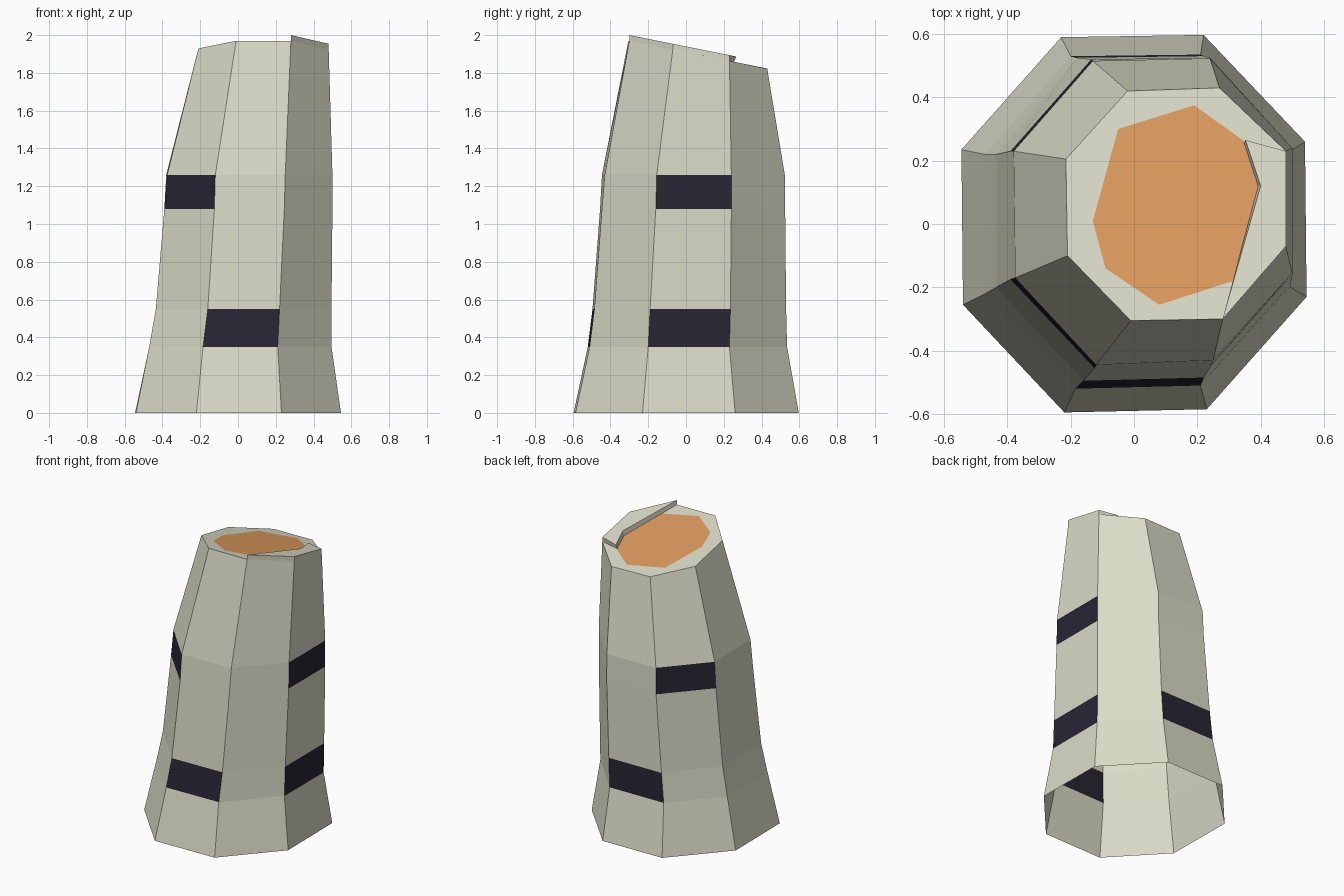
import bpy, bmesh

if "Cube" in bpy.data.objects:
    bpy.data.objects.remove(bpy.data.objects["Cube"])


def material(name, rgb):
    m = bpy.data.materials.new(name)
    m.diffuse_color = (*rgb, 1)
    m.use_nodes = True
    m.node_tree.nodes["Principled BSDF"].inputs["Base Color"].default_value = m.diffuse_color
    return m


bark = material("pale_bark", (0.71, 0.71, 0.58))
dark = material("dark_mark", (0.021, 0.019, 0.034))
wood = material("orange_wood", (0.72, 0.325, 0.112))


def finish(bm, name, mats):
    mesh = bpy.data.meshes.new(name)
    bm.to_mesh(mesh)
    bm.free()
    for m in mats:
        mesh.materials.append(m)
    obj = bpy.data.objects.new(name, mesh)
    bpy.context.collection.objects.link(obj)


def cut_height(y):
    """Height of the slanted saw cut."""
    return 1.97 - 0.2 * (y + 0.305)


# Eight-sided cross-sections, counter-clockwise from the front-left corner
TOP = [(-.01, -.305), (.28, -.30), (.48, -.07), (.48, .23),
       (.27, .43), (-.02, .42), (-.215, .205), (-.21, -.10)]
SECTIONS = [
    (0, [(-.22, -.595), (.23, -.585), (.545, -.23), (.54, .26),
         (.22, .597), (-.23, .59), (-.545, .235), (-.54, -.255)]),
    (.35, [(-.185, -.52), (.21, -.51), (.495, -.20), (.495, .23),
           (.21, .535), (-.20, .53), (-.47, .22), (-.47, -.22)]),
    (.55, [(-.16, -.495), (.22, -.485), (.495, -.19), (.495, .235),
           (.22, .53), (-.18, .525), (-.435, .22), (-.435, -.20)]),
    (1.08, [(-.125, -.455), (.245, -.445), (.50, -.16), (.50, .24),
            (.24, .525), (-.135, .52), (-.39, .23), (-.39, -.175)]),
    (1.26, [(-.12, -.445), (.25, -.43), (.50, -.155), (.50, .24),
            (.24, .523), (-.13, .515), (-.38, .23), (-.375, -.17)]),
]
HEARTWOOD = [(.08, -.255), (.312, -.18), (.398, .12), (.35, .26),
             (.19, .375), (-.05, .30), (-.13, .01), (-.09, -.14)]
# Dark marks: band number -> sides (0 = front, 2 = right, 4 = back, 6 = left)
MARKS = {1: (0, 2, 4), 3: (2, 5, 7)}

# Trunk: open underneath, dark marks set by band and side, slanted flat top
bm = bmesh.new()
rings = [[bm.verts.new((x, y, z)) for x, y in pts] for z, pts in SECTIONS]
for pts in (TOP, HEARTWOOD):
    rings.append([bm.verts.new((x, y, cut_height(y))) for x, y in pts])
for band, (low, high) in enumerate(zip(rings, rings[1:])):
    for i in range(8):
        j = (i + 1) % 8
        f = bm.faces.new((low[i], low[j], high[j], high[i]))
        f.material_index = 1 if i in MARKS.get(band, ()) else 0
bm.faces.new(rings[-1]).material_index = 2
finish(bm, "trunk", [bark, dark, wood])

# Raised splinter left standing at the right edge of the cut
outline = [TOP[1], TOP[2], TOP[3], (.352, .265), (.40, .12)]
foot = outline[:3] + [(.348, .255), (.392, .12)]
bm = bmesh.new()
low = [bm.verts.new((x, y, cut_height(y))) for x, y in foot]
high = [bm.verts.new((x, y, cut_height(y) + .031)) for x, y in outline]
for i in range(5):
    j = (i + 1) % 5
    bm.faces.new((low[i], low[j], high[j], high[i]))
bm.faces.new(high)
finish(bm, "splinter", [bark])
